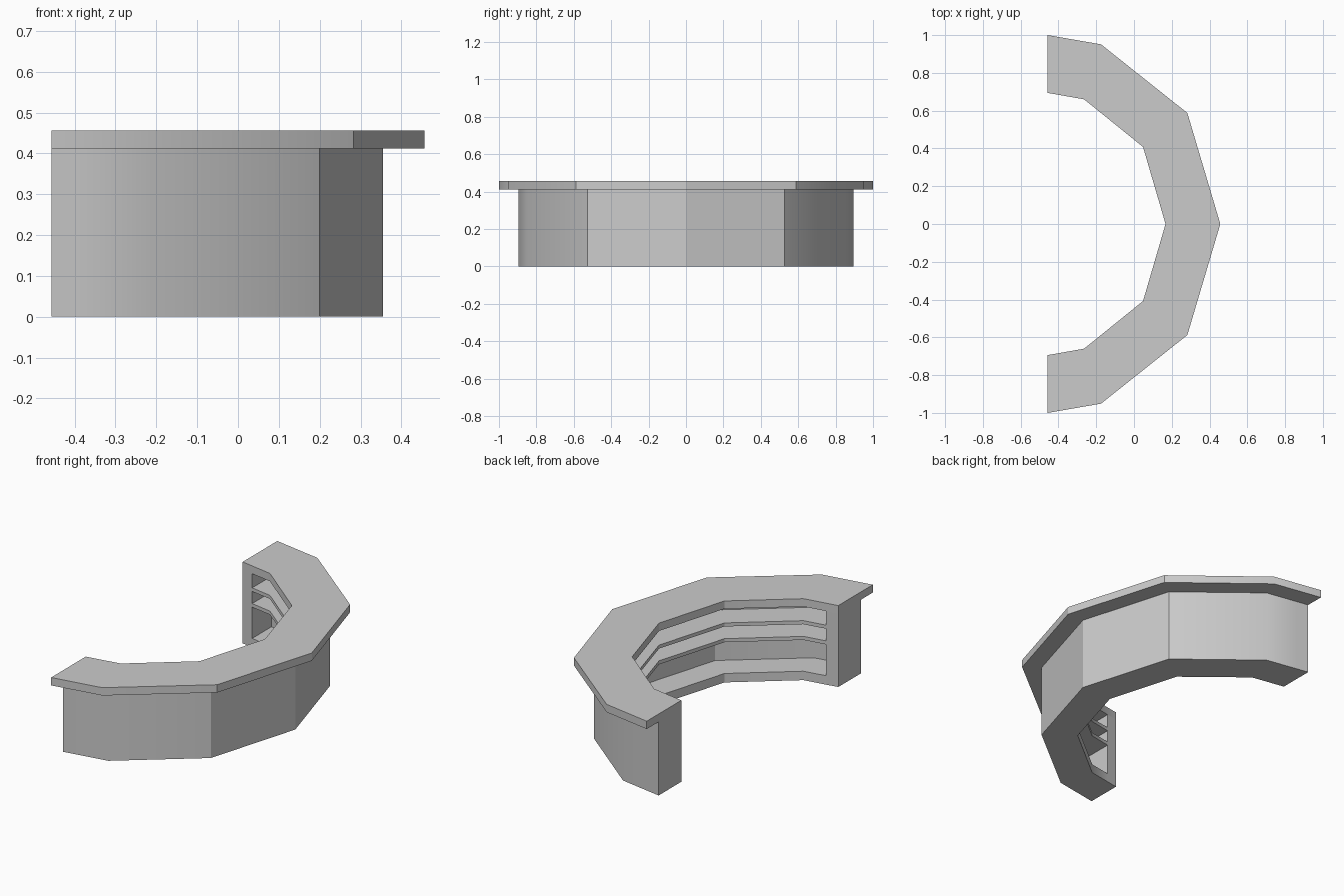
import bpy, math
from math import radians, sin, cos

if "Cube" in bpy.data.objects:
    bpy.data.objects.remove(bpy.data.objects["Cube"])

CX = -0.457             # centre of the half ring, and the plane of its cut ends
CUT = -0.39             # inner side of the end panels
OUT, INN = (0.812, 0.895), (0.624, 0.694)
BACK = (0.782, 0.865)   # inner side of the outer wall
SLAB = 0.412            # underside of the counter top


def arc(radii):
    """Half of a ten-sided ellipse, from -y end to +y end."""
    return [(CX + radii[0] * cos(radians(a)), radii[1] * sin(radians(a)))
            for a in (-90, -72, -36, 0, 36, 72, 90)]


def trimmed(radii):
    """The same arc, shortened to end at the end panels."""
    p = arc(radii)
    t = (CUT - p[0][0]) / (p[1][0] - p[0][0])
    y = p[0][1] + t * (p[1][1] - p[0][1])
    return [(CUT, y)] + p[1:-1] + [(CUT, -y)]


def strip(name, outer, inner, z0, z1):
    """Closed solid between two matching paths."""
    n = len(outer)
    verts = [(x, y, z) for path, z in ((outer, z0), (outer, z1), (inner, z1), (inner, z0))
             for x, y in path]
    faces = [(k * n + i, k * n + i + 1, (k + 1) % 4 * n + i + 1, (k + 1) % 4 * n + i)
             for k in range(4) for i in range(n - 1)]
    faces += [(0, n, 2 * n, 3 * n), tuple(k * n + n - 1 for k in (3, 2, 1, 0))]
    mesh = bpy.data.meshes.new(name)
    mesh.from_pydata(verts, [], faces)
    ob = bpy.data.objects.new(name, mesh)
    bpy.context.collection.objects.link(ob)
    bpy.ops.object.select_all(action='DESELECT')
    ob.select_set(True)
    bpy.context.view_layer.objects.active = ob
    bpy.ops.object.mode_set(mode='EDIT')
    bpy.ops.mesh.select_all(action='SELECT')
    bpy.ops.mesh.normals_make_consistent(inside=False)
    bpy.ops.object.mode_set(mode='OBJECT')
    bpy.ops.object.shade_smooth_by_angle(angle=radians(30))
    return ob


# counter top
strip("counter_top", arc((0.914, 1.0)), arc(INN), SLAB, 0.456)

# outer wall
strip("outer_wall", trimmed(OUT), trimmed(BACK), 0, SLAB)

# floor and two shelves, open to the inner side
for name, z0, z1 in (("floor", 0, 0.05), ("lower_shelf", 0.225, 0.245),
                     ("upper_shelf", 0.313, 0.333)):
    strip(name, trimmed(BACK), trimmed(INN), z0, z1)

# end panels
for name, i in (("end_panel_right", 0), ("end_panel_left", -1)):
    strip(name, [arc(OUT)[i], trimmed(OUT)[i]], [arc(INN)[i], trimmed(INN)[i]], 0, SLAB)
